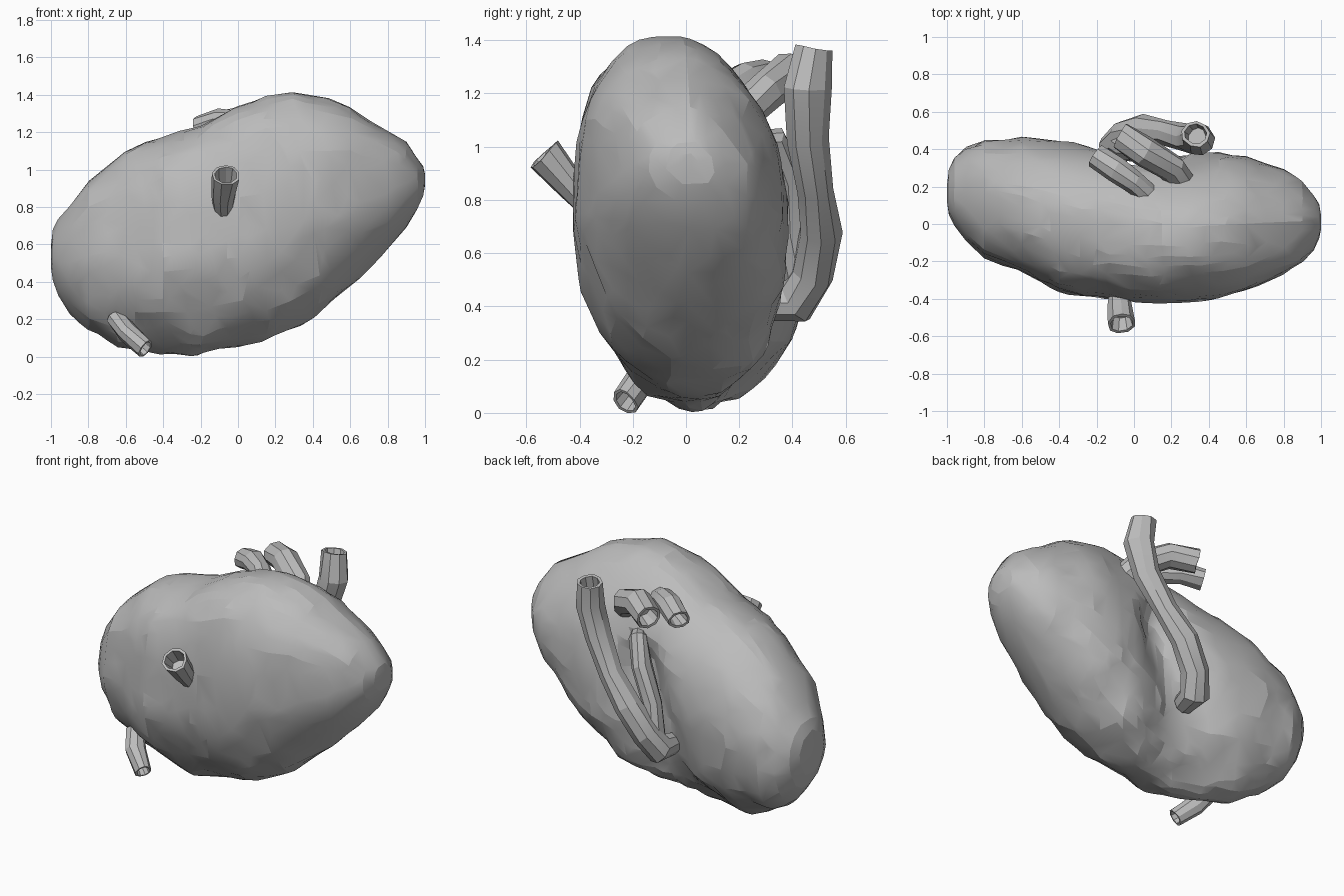
import bpy, bmesh, math
from mathutils import Vector, noise

if "Cube" in bpy.data.objects:
    bpy.data.objects.remove(bpy.data.objects["Cube"], do_unlink=True)

mat = bpy.data.materials.new("plain grey")
mat.use_nodes = True
GREY = (0.5, 0.5, 0.5, 1)
mat.diffuse_color = GREY
mat.node_tree.nodes["Principled BSDF"].inputs["Base Color"].default_value = GREY


def loft(name, rings, smooth_angle):
    """Skin a list of closed rings and cap both ends."""
    bm = bmesh.new()
    loops = [[bm.verts.new(p) for p in ring] for ring in rings]
    n = len(loops[0])
    for a, b in zip(loops, loops[1:]):
        for i in range(n):
            j = (i + 1) % n
            bm.faces.new((a[i], a[j], b[j], b[i]))
    bm.faces.new(loops[0])
    bm.faces.new(loops[-1])
    bmesh.ops.recalc_face_normals(bm, faces=bm.faces)
    mesh = bpy.data.meshes.new(name)
    bm.to_mesh(mesh)
    bm.free()
    mesh.materials.append(mat)
    obj = bpy.data.objects.new(name, mesh)
    bpy.context.collection.objects.link(obj)
    bpy.ops.object.select_all(action="DESELECT")
    bpy.context.view_layer.objects.active = obj
    obj.select_set(True)
    bpy.ops.object.shade_smooth_by_angle(angle=math.radians(smooth_angle))
    return obj


# Organ body: x station, front y, back y, bottom z, top z
STATIONS = [
    (-1.0, 0.12, 0.22, 0.48, 0.6), (-0.99, 0.05, 0.29, 0.41, 0.67),
    (-0.96, 0.0, 0.35, 0.33, 0.74), (-0.9, -0.08, 0.41, 0.23, 0.81),
    (-0.8, -0.18, 0.455, 0.14, 0.94), (-0.6, -0.26, 0.46, 0.05, 1.1),
    (-0.4, -0.36, 0.45, 0.02, 1.175), (-0.2, -0.39, 0.42, 0.02, 1.24),
    (0.0, -0.42, 0.39, 0.05, 1.34), (0.15, -0.43, 0.38, 0.08, 1.4),
    (0.3, -0.42, 0.38, 0.14, 1.415), (0.45, -0.4, 0.38, 0.24, 1.385),
    (0.6, -0.36, 0.365, 0.38, 1.335), (0.8, -0.27, 0.29, 0.57, 1.21),
    (0.9, -0.2, 0.22, 0.69, 1.14), (0.96, -0.14, 0.15, 0.79, 1.06),
    (0.99, -0.08, 0.1, 0.86, 1.02), (1.0, -0.03, 0.04, 0.92, 0.97),
]


def hilum_depth(x, z):
    """Depth of the slanting groove on the back: narrow above, soft below."""
    a, b = Vector((0.09, 0.84)), Vector((-0.2, 0.1))
    p = Vector((x, z))
    t = max(0, min(1, (p - a).dot(b - a) / (b - a).length_squared))
    reach = 0.13 + 0.1 * t
    return (0.15 - 0.07 * t) * math.exp(-((p - a.lerp(b, t)).length / reach) ** 2)


def section(x, y0, y1, z0, z1, count=44):
    ring = []
    for i in range(count):
        t = 2 * math.pi * i / count
        c, s = math.cos(t), math.sin(t)
        if c < 0:
            power = 2.6 if s > 0 else 1.8
        else:
            # towards the model's left the back is fuller low down, leaner above
            fuller = max(0, min(1, (x + 0.2) / 0.4))
            power = 2.05 - 0.4 * fuller if s > 0 else 2.1 + 0.8 * fuller
        u = math.copysign(abs(c) ** (2 / power), c)
        v = math.copysign(abs(s) ** (2 / power), s)
        p = Vector((x, (y0 + y1) / 2 + u * (y1 - y0) / 2,
                    (z0 + z1) / 2 + v * (z1 - z0) / 2))
        if c > 0:
            p.y -= hilum_depth(p.x, p.z) * min(1, 2 * c)
        # gentle lumps, stronger towards the underside
        amount = 0.016 + 0.02 * max(0, 0.8 - p.z)
        bump = noise.noise(p * 5) * amount + noise.noise(p * 13) * amount * 0.5
        ring.append(p + Vector((0, u, v)) * bump)
    return ring


rings = []
for a, b in zip(STATIONS, STATIONS[1:]):
    steps = max(1, round((b[0] - a[0]) / 0.05))
    for k in range(steps):
        f = k / steps
        rings.append(section(*[p + (q - p) * f for p, q in zip(a, b)]))
rings.append(section(*STATIONS[-1]))
body = loft("organ_body", rings, 10)
facets = body.modifiers.new("irregular facets", "DECIMATE")
facets.ratio = 0.4


def tube(name, path, radii, sides=9, hollow=0.09):
    """Tube along a path, with an open hollow mouth at its last point."""
    pts = [Vector(p) for p in path]
    tangents = [(pts[min(i + 1, len(pts) - 1)] - pts[max(i - 1, 0)]).normalized()
                for i in range(len(pts))]
    end, t_end = pts[-1], tangents[-1]
    pts += [end, end - t_end * hollow]
    tangents += [t_end, t_end]
    radii = list(radii) + [radii[-1] * 0.78, radii[-1] * 0.65]
    side = tangents[0].orthogonal().normalized()
    rings = []
    for p, t, r in zip(pts, tangents, radii):
        side = (side - t * side.dot(t)).normalized()
        other = t.cross(side)
        ring = []
        for i in range(sides):
            a = 2 * math.pi * i / sides
            q = p + (side * math.cos(a) + other * math.sin(a)) * r
            ring.append(q + noise.noise_vector(q * 9) * 0.014)
        rings.append(ring)
    return loft(name, rings, 18)


# Long vessel on the back, and the branch that joins its lower bend
tube("long_vessel",
     [(-0.12, 0.3, 0.41), (-0.1, 0.41, 0.42), (-0.05, 0.475, 0.52), (0.05, 0.5, 0.68),
      (0.18, 0.485, 0.84), (0.29, 0.455, 1.03), (0.34, 0.455, 1.22), (0.33, 0.48, 1.37)],
     [0.065, 0.085, 0.085, 0.08, 0.075, 0.08, 0.09, 0.075])
tube("vessel_branch",
     [(0.16, 0.22, 1.0), (0.1, 0.33, 1.02), (0.03, 0.39, 0.88),
      (-0.05, 0.4, 0.68), (-0.08, 0.43, 0.5)],
     [0.05, 0.058, 0.058, 0.058, 0.06])

# Two short vessels at the top of the back
tube("upper_vessel_inner",
     [(0.29, 0.18, 1.1), (0.2, 0.3, 1.21), (0.06, 0.385, 1.28), (-0.07, 0.47, 1.25)],
     [0.07, 0.075, 0.08, 0.075])
tube("upper_vessel_outer",
     [(0.1, 0.14, 1.2), (0.0, 0.23, 1.25), (-0.1, 0.29, 1.265), (-0.21, 0.36, 1.23)],
     [0.06, 0.065, 0.066, 0.064])

# Short stubs on the front and at the lower corner
tube("front_stub",
     [(-0.08, -0.34, 0.76), (-0.075, -0.43, 0.85), (-0.065, -0.53, 0.97)],
     [0.05, 0.062, 0.074])
tube("lower_stub",
     [(-0.65, -0.08, 0.21), (-0.59, -0.17, 0.13), (-0.5, -0.225, 0.045)],
     [0.055, 0.06, 0.056])
